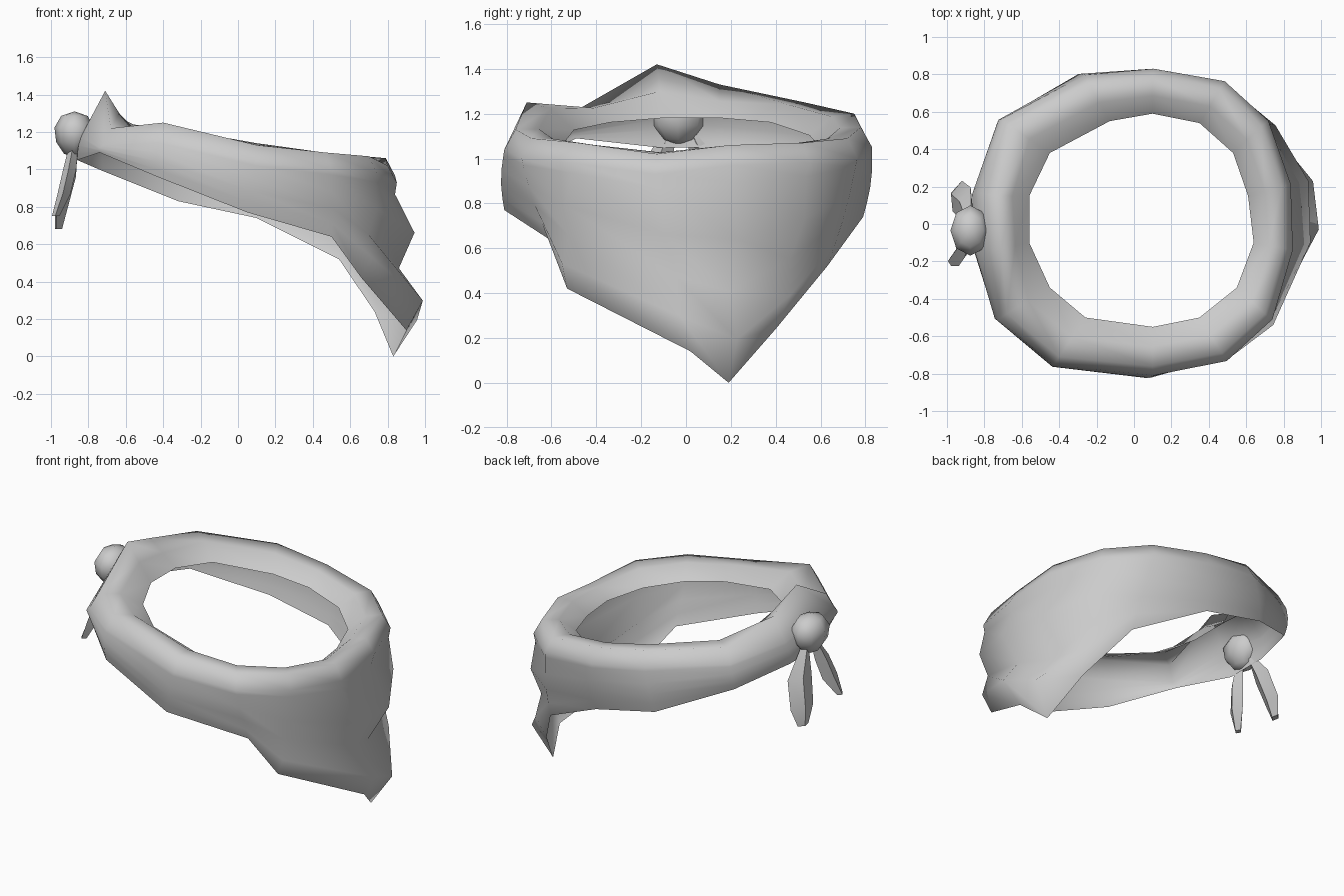
import bpy, bmesh, math
from mathutils import Vector

if "Cube" in bpy.data.objects:
    bpy.data.objects.remove(bpy.data.objects["Cube"])


def finish(bm, name, angle):
    bmesh.ops.recalc_face_normals(bm, faces=bm.faces[:])
    me = bpy.data.meshes.new(name)
    bm.to_mesh(me)
    bm.free()
    ob = bpy.data.objects.new(name, me)
    bpy.context.collection.objects.link(ob)
    bpy.ops.object.select_all(action='DESELECT')
    ob.select_set(True)
    bpy.context.view_layer.objects.active = ob
    bpy.ops.object.shade_smooth_by_angle(angle=math.radians(angle))
    return ob


# Stations round the neck: inner lip xy, top ridge xyz, bottom hem xyz
stations = [
    (.64, -.10, .80, -.13, 1.02, .90, .02, .14),
    (.61, .15, .79, .20, 1.06, .83, .19, 0),
    (.53, .38, .68, .52, 1.07, .73, .40, .24),
    (.35, .54, .46, .72, 1.09, .54, .63, .52),
    (.10, .59, .10, .78, 1.14, .10, .79, .74),
    (-.13, .55, -.24, .75, 1.20, -.32, .78, .83),
    (-.45, .38, -.67, .53, 1.25, -.72, .53, .99),
    (-.56, .15, -.74, .15, 1.33, -.86, .15, 1.05),
    (-.56, -.10, -.71, -.13, 1.42, -.86, -.13, 1.05),
    (-.45, -.34, -.68, -.48, 1.22, -.74, -.49, 1.09),
    (-.26, -.50, -.40, -.71, 1.25, -.43, -.75, .96),
    (.10, -.55, .10, -.76, 1.13, .05, -.81, .77),
    (.35, -.50, .47, -.69, 1.09, .50, -.61, .64),
    (.55, -.34, .70, -.48, 1.07, .66, -.53, .42),
]
fold_weight = {0: .75, 1: 1.0, 2: .35, 13: .3}
folds = ((.08, -.02), (.34, .10), (.58, -.03), (.8, .13))

# Scarf: rounded lip, rolled ridge, outer crease and draped folds to the hem
bm = bmesh.new()
columns = []
for k, s in enumerate(stations):
    ridge, hem = Vector(s[2:5]), Vector(s[5:8])
    at_knot = ridge.x < -.7
    out = Vector((ridge.x - .05, ridge.y, 0)).normalized()
    lip = Vector((s[0], s[1], 1.08 - .18 * s[0]))
    roll = lip.lerp(ridge, .5) + Vector((0, 0, 0 if at_knot else .035))
    drop = .5 * (ridge.z - hem.z) if at_knot else .09
    crease = ridge + out * (.1 if at_knot else .05) - Vector((0, 0, drop))
    w = fold_weight.get(k, 0)
    col = [lip, roll, ridge, crease]
    for t, amp in folds:
        bulge = amp * w + .015 * math.sin(math.pi * t) * (1 - w)
        col.append(crease.lerp(hem, t) + out * bulge)
    col.append(hem)
    columns.append([bm.verts.new(p) for p in col])
for a, b in zip(columns, columns[1:] + columns[:1]):
    for i in range(len(a) - 1):
        bm.faces.new((a[i], b[i], b[i + 1], a[i + 1]))
finish(bm, "scarf_band", 100)

# Knot: faceted ball, narrower underneath
bm = bmesh.new()
bmesh.ops.create_uvsphere(bm, u_segments=8, v_segments=5, radius=1)
for v in bm.verts:
    taper = 1 + .15 * v.co.z
    v.co = Vector((-.875 + .107 * v.co.x * taper, -.035 + .135 * v.co.y * taper,
                   1.185 + .125 * v.co.z))
finish(bm, "knot", 70)


# Tails: tapering flat diamond sections, turned about z, swept along a path
def tail(name, turn, path):
    bm = bmesh.new()
    wide = Vector((math.sin(turn), math.cos(turn), 0))
    thin = Vector((math.cos(turn), -math.sin(turn), 0))
    rings = []
    for x, y, z, depth, width in path:
        c = Vector((x, y, z))
        rings.append([bm.verts.new(c + d) for d in (
            -thin * depth, -wide * width, thin * depth, wide * width)])
    for a, b in zip(rings, rings[1:]):
        for i in range(4):
            j = (i + 1) % 4
            bm.faces.new((a[i], a[j], b[j], b[i]))
    bm.faces.new(rings[0])
    bm.faces.new(rings[-1])
    finish(bm, name, 40)


tail("tail_back", .3, [(-.88, .03, 1.12, .025, .03), (-.90, .11, .96, .035, .09),
                       (-.945, .15, .79, .035, .085), (-.96, .16, .68, .02, .04)])
tail("tail_front", .1, [(-.88, -.07, 1.12, .025, .03), (-.90, -.12, 1.0, .035, .06),
                        (-.93, -.16, .87, .035, .065), (-.975, -.2, .75, .02, .025)])
